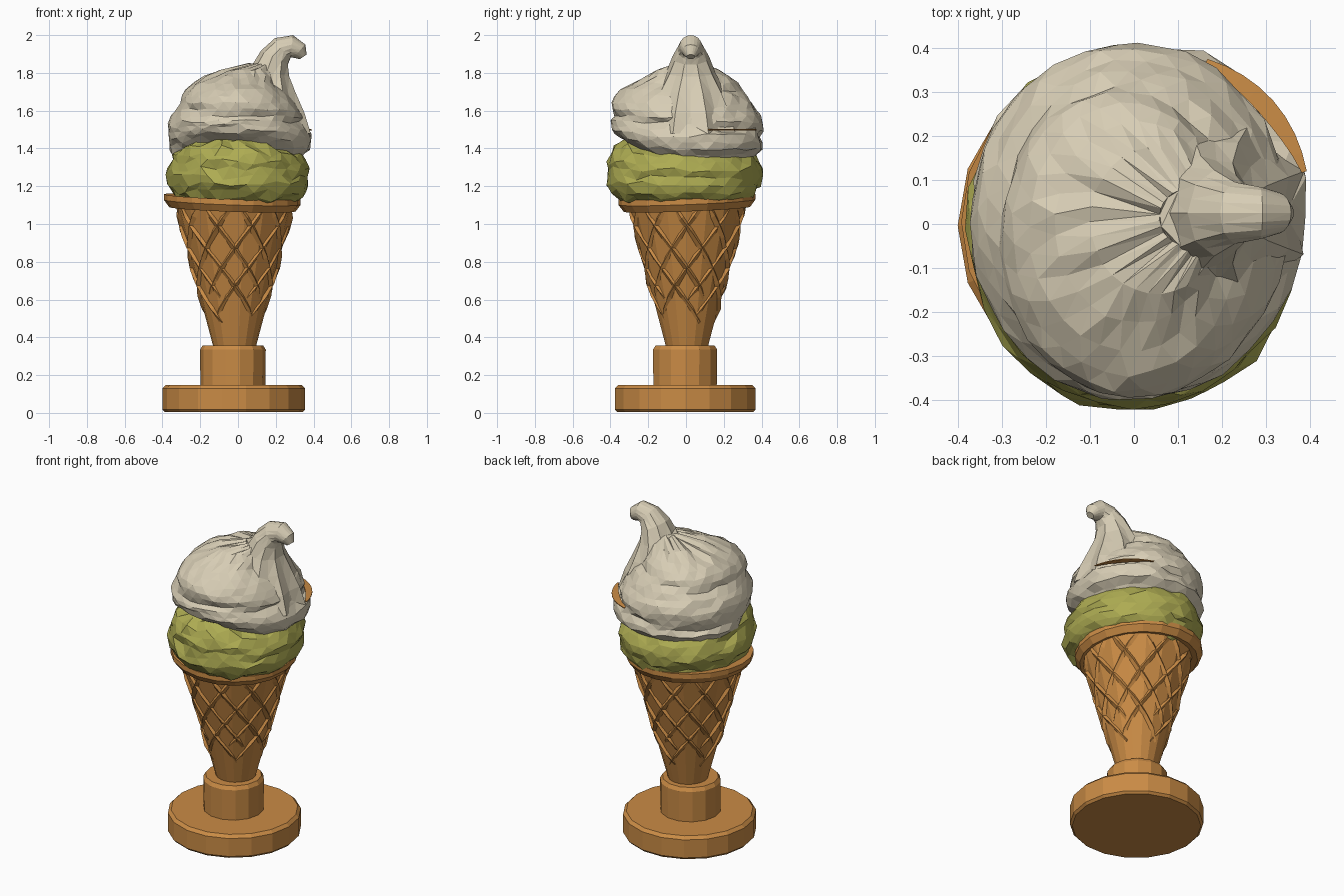
import bpy, bmesh, math, random
from mathutils import Vector

if "Cube" in bpy.data.objects:
    bpy.data.objects.remove(bpy.data.objects["Cube"])
random.seed(7)
TAU = 2 * math.pi


def material(name, rgb):
    m = bpy.data.materials.new(name)
    m.diffuse_color = (*rgb, 1)
    m.use_nodes = True
    m.node_tree.nodes["Principled BSDF"].inputs["Base Color"].default_value = m.diffuse_color
    return m


WAFER = material("wafer_orange", (0.59, 0.26, 0.06))
CREAM = material("cream_white", (0.68, 0.61, 0.46))
GREEN = material("pistachio_green", (0.42, 0.41, 0.085))


def finish(name, bm, mat):
    bmesh.ops.recalc_face_normals(bm, faces=bm.faces)
    me = bpy.data.meshes.new(name)
    bm.to_mesh(me)
    bm.free()
    me.materials.append(mat)
    ob = bpy.data.objects.new(name, me)
    bpy.context.collection.objects.link(ob)
    return ob


def skin(name, rings, mat, caps=True, loop=False, tris=False):
    """Bridge rings of points into a skin; loop joins last ring to first."""
    bm = bmesh.new()
    vs = [[bm.verts.new(p) for p in r] for r in rings]
    n = len(vs[0])
    pairs = list(zip(vs, vs[1:])) + ([(vs[-1], vs[0])] if loop else [])
    for a, b in pairs:
        for i in range(n):
            bm.faces.new((a[i], a[(i + 1) % n], b[(i + 1) % n], b[i]))
    if caps and not loop:
        bm.faces.new(vs[0])
        bm.faces.new(vs[-1])
    if tris:
        bmesh.ops.triangulate(bm, faces=bm.faces)
    return finish(name, bm, mat)


def lathe(name, profile, cx, cy, n, mat, tilt=(0, 0), **kw):
    rings = []
    for r, z in profile:
        pts = [(r * math.cos(TAU * i / n), r * math.sin(TAU * i / n)) for i in range(n)]
        rings.append([(cx + x, cy + y, z + tilt[0] * x + tilt[1] * y) for x, y in pts])
    return skin(name, rings, mat, **kw)


# Stand: disc and post
lathe("base_disc", [(0.365, 0.004), (0.378, 0.018), (0.378, 0.13), (0.36, 0.148)],
      -0.022, -0.004, 18, WAFER)
lathe("base_post", [(0.172, 0.14), (0.174, 0.335), (0.16, 0.357)], -0.027, -0.005, 14, WAFER)

# Cone body
CX, CY = -0.018, 0.005
Z0, Z1 = 0.34, 1.11


def cone_r(z):
    return 0.113 + (0.318 - 0.113) * (z - Z0) / (Z1 - Z0)


lathe("cone", [(cone_r(z) - 0.003, z) for z in (Z0, 0.5, 0.66, 0.8, 0.95, Z1)],
      CX, CY, 18, WAFER)


# Waffle ridges: crossing spirals with a low, broad triangular section
def ridge(name, start, twist, za, zb):
    rings = []
    steps = 9
    for k in range(steps + 1):
        z = za + (zb - za) * k / steps
        a = start + twist * math.log(cone_r(z) / cone_r(Z0))
        r = cone_r(z)
        w = 0.02 / r * (0.5 + r)
        h = 0.009 if 0 < k < steps else -0.006
        h += random.uniform(-0.005, 0.005)
        s = 0.014 if twist > 0 else -0.014
        rings.append([(CX + q * math.cos(a + d), CY + q * math.sin(a + d), z + dz)
                      for q, d, dz in ((r - 0.012, -w, s), (r + h, 0, 0), (r - 0.012, w, -s))])
    return skin(name, rings, WAFER)


for i in range(10):
    low = 0.48 if i % 2 else 0.6
    ridge(f"waffle_ridge_a_{i}", TAU * i / 10, 2.7, low, 1.1)
    ridge(f"waffle_ridge_b_{i}", TAU * i / 10, -2.7, 1.08 - low, 1.1)

# Cone rim, slightly tipped
lathe("cone_rim", [(0.29, 1.085), (0.335, 1.078), (0.362, 1.115), (0.362, 1.145), (0.30, 1.14)],
      -0.03, 0.005, 20, WAFER, tilt=(-0.035, 0.04), loop=True)


def at(table, z):
    """Interpolate (z, x0, x1, y0, y1) rows."""
    for a, b in zip(table, table[1:]):
        if z <= b[0]:
            t = (z - a[0]) / (b[0] - a[0])
            return [p + (q - p) * t for p, q in zip(a, b)][1:]
    return table[-1][1:]


def scoop(name, table, mat, n, rows, pitch, z_crease, depth, jit, lift, lip=0):
    """Squashed round mass with a winding crease and crumpled facets."""
    rings = []
    zs, ze = table[0][0], table[-1][0]
    for k in range(rows + 1):
        z = zs + (ze - zs) * k / rows
        x0, x1, y0, y1 = at(table, z)
        fade = min(1, (ze - z) / 0.12)
        ring = []
        for i in range(n):
            a = TAU * (i + 0.5 * (k % 2)) / n
            ph = ((z - z_crease) / pitch + ((a + math.pi) % TAU - math.pi) / TAU) % 1
            f = 1.03 - depth * fade * (1 - math.sqrt(math.sin(math.pi * ph)))
            f += random.uniform(-jit, jit)
            dz = random.uniform(-jit, jit) * 0.7
            if 0.2 < a < 1.25 and 1.39 < z < 1.49:
                f += lip
            up = max(0, math.cos(a + 1.75)) ** 2 * lift * max(0, min(1, (1.55 - z) / 0.15))
            ring.append(((x0 + x1) / 2 + (x1 - x0) / 2 * f * math.cos(a),
                         (y0 + y1) / 2 + (y1 - y0) / 2 * f * math.sin(a), z + dz + up))
        rings.append(ring)
    return skin(name, rings, mat, tris=True)


# Green lower scoop
scoop("green_scoop", [
    (1.09, -0.28, 0.27, -0.31, 0.30), (1.13, -0.33, 0.33, -0.37, 0.345),
    (1.20, -0.365, 0.375, -0.415, 0.39), (1.28, -0.37, 0.37, -0.42, 0.395),
    (1.36, -0.35, 0.34, -0.395, 0.37), (1.42, -0.29, 0.24, -0.37, 0.30),
    (1.45, -0.2, 0.15, -0.33, 0.2)],
    GREEN, 28, 9, 0.17, 1.24, 0.07, 0.025, 0)

# White swirl
scoop("white_swirl", [
    (1.33, -0.31, 0.31, -0.27, 0.31), (1.40, -0.385, 0.365, -0.36, 0.405),
    (1.48, -0.365, 0.385, -0.385, 0.42), (1.55, -0.355, 0.36, -0.405, 0.40),
    (1.61, -0.34, 0.32, -0.40, 0.36), (1.69, -0.29, 0.26, -0.36, 0.335),
    (1.76, -0.21, 0.20, -0.26, 0.25), (1.81, -0.10, 0.19, -0.16, 0.17),
    (1.845, 0.06, 0.2, -0.05, 0.08)],
    CREAM, 30, 15, 0.22, 1.52, 0.14, 0.015, 0.07, 0.035)

# Curled peak: ribbed, draped tube that tapers and bends over to +x
path = [(0.17, 1.47, 0.21), (0.165, 1.58, 0.185), (0.16, 1.70, 0.145), (0.17, 1.80, 0.105),
        (0.195, 1.88, 0.08), (0.235, 1.925, 0.07), (0.285, 1.94, 0.06),
        (0.325, 1.915, 0.047), (0.345, 1.885, 0.022)]
rings = []
for k, (x, z, r) in enumerate(path):
    p, q = path[max(k - 1, 0)], path[min(k + 1, len(path) - 1)]
    t = Vector((q[0] - p[0], 0, q[1] - p[1])).normalized()
    side = Vector((0, 1, 0))
    out = side.cross(t)
    rib = 0.09 * max(0, 1 - k / 6)
    wide = 1.2 if k < 5 else 1.0
    ring = []
    for i in range(18):
        a = TAU * i / 18
        f = r * (1 + (rib if i % 2 else -rib))
        ring.append(Vector((x, 0.025, z)) + (out * math.cos(a) + side * math.sin(a) * wide) * f)
    rings.append(ring)
skin("curled_peak", rings, CREAM, tris=True)

# Thin wafer sliver lying on the lower swirl ledge
rings = []
for k in range(9):
    t = k / 8
    a = math.radians(17 + 49 * t)
    outer = 0.41 + 0.012 * math.sin(math.pi * t)
    inner = outer - 0.012 - 0.03 * math.sin(math.pi * t)
    rings.append([(d * math.cos(a), d * math.sin(a), 1.495 + h)
                  for d, h in ((outer, 0), (outer, 0.005), (inner, 0.009), (inner, 0.004))])
skin("wafer_sliver", rings, WAFER)
